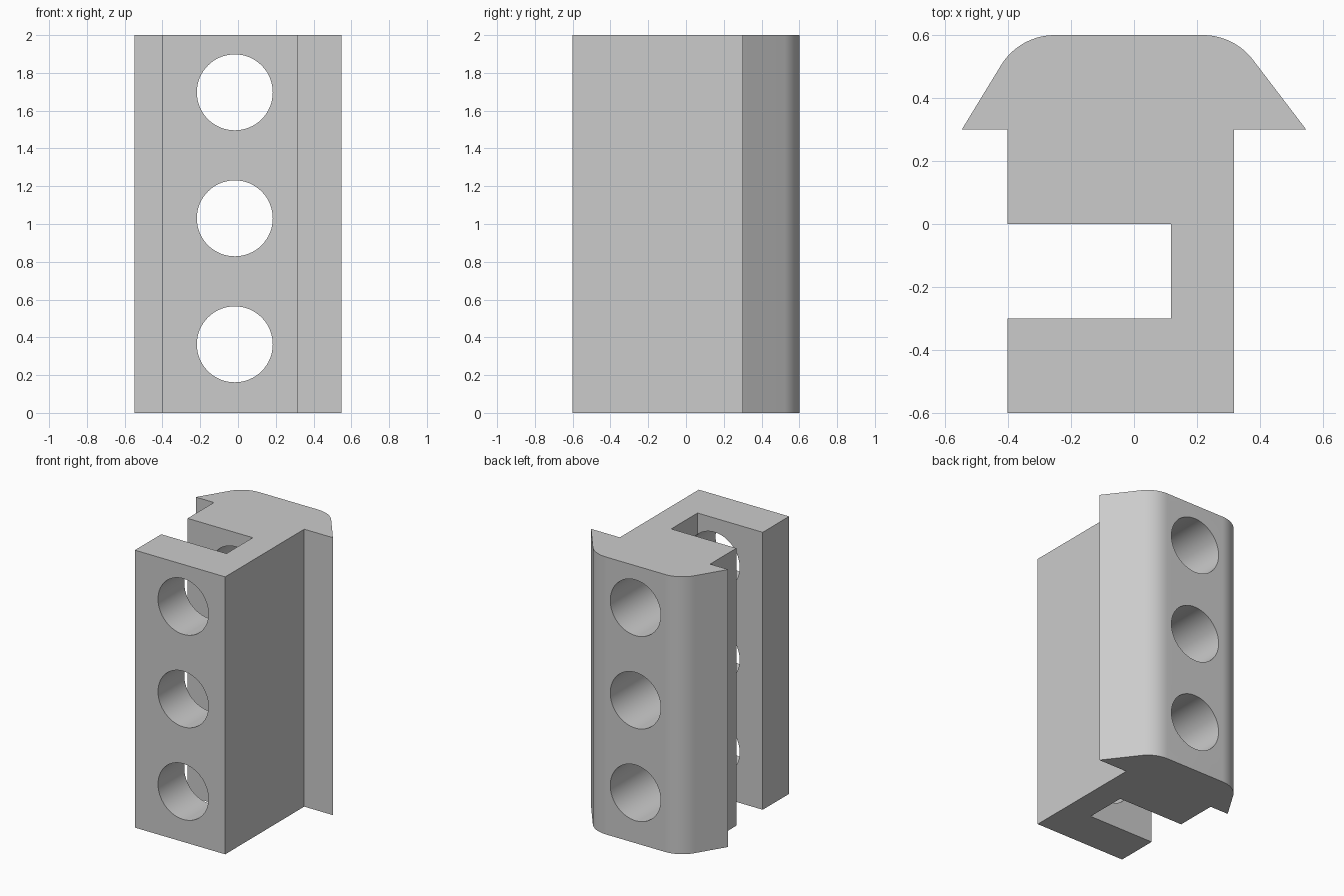
import bpy, bmesh, math
from mathutils import Vector, Matrix

old = bpy.data.objects.get("Cube")
if old:
    bpy.data.objects.remove(old, do_unlink=True)

HEIGHT = 2.0
FILLET = 0.2

grey = bpy.data.materials.new("light_grey")
grey.use_nodes = True
colour = (0.6, 0.6, 0.6, 1)
grey.diffuse_color = colour
grey.node_tree.nodes["Principled BSDF"].inputs["Base Color"].default_value = colour


def fillet(before, corner, after, radius, steps=14):
    """Points of an arc tangent to both lines that meet at the corner."""
    b, c, a = Vector(before), Vector(corner), Vector(after)
    u, v = (b - c).normalized(), (a - c).normalized()
    half = u.angle(v) / 2
    centre = c + (u + v).normalized() * radius / math.sin(half)
    reach = radius / math.tan(half)
    start, end = c + u * reach - centre, c + v * reach - centre
    turn = math.pi - 2 * half
    return [centre + (start * math.sin(turn * (1 - i / steps))
                      + end * math.sin(turn * i / steps)) / math.sin(turn)
            for i in range(steps + 1)]


def make_object(name, bm):
    mesh = bpy.data.meshes.new(name)
    bmesh.ops.recalc_face_normals(bm, faces=bm.faces)
    bm.to_mesh(mesh)
    bm.free()
    mesh.materials.append(grey)
    obj = bpy.data.objects.new(name, mesh)
    bpy.context.collection.objects.link(obj)
    return obj


# Slotted body with flared, rounded back, extruded upwards
left_tip, left_top = (-0.547, 0.3), (-0.364, 0.6)
right_tip, right_top = (0.547, 0.3), (0.318, 0.6)
outline = [(-0.402, -0.6), (0.318, -0.6), (0.318, 0.3), right_tip]
outline += fillet(right_tip, right_top, left_top, FILLET)
outline += fillet(right_top, left_top, left_tip, FILLET)
outline += [left_tip, (-0.402, 0.3), (-0.402, 0), (0.118, 0),
            (0.118, -0.3), (-0.402, -0.3)]
bm = bmesh.new()
base = bm.faces.new([bm.verts.new((p[0], p[1], 0)) for p in outline])
top = bmesh.ops.extrude_face_region(bm, geom=[base])["geom"]
bmesh.ops.translate(bm, vec=(0, 0, HEIGHT),
                    verts=[g for g in top if isinstance(g, bmesh.types.BMVert)])
body = make_object("slotted_block", bm)

# Three round holes running front to back
bm = bmesh.new()
for i in (-1, 0, 1):
    place = Matrix.Translation((-0.017, 0, 1.03 + i * 0.667))
    bmesh.ops.create_cone(bm, cap_ends=True, segments=64, radius1=0.201,
                          radius2=0.201, depth=2,
                          matrix=place @ Matrix.Rotation(math.pi / 2, 4, "X"))
cutter = make_object("hole_cutter", bm)
cutter.hide_render = True

cut = body.modifiers.new("holes", "BOOLEAN")
cut.operation = "DIFFERENCE"
cut.solver = "EXACT"
cut.object = cutter

# Apply the holes, remove the cutter and smooth the round surfaces
bpy.ops.object.select_all(action="DESELECT")
body.select_set(True)
bpy.context.view_layer.objects.active = body
bpy.ops.object.modifier_apply(modifier=cut.name)
bpy.data.objects.remove(cutter, do_unlink=True)
bpy.ops.object.shade_smooth_by_angle(angle=math.radians(30))
